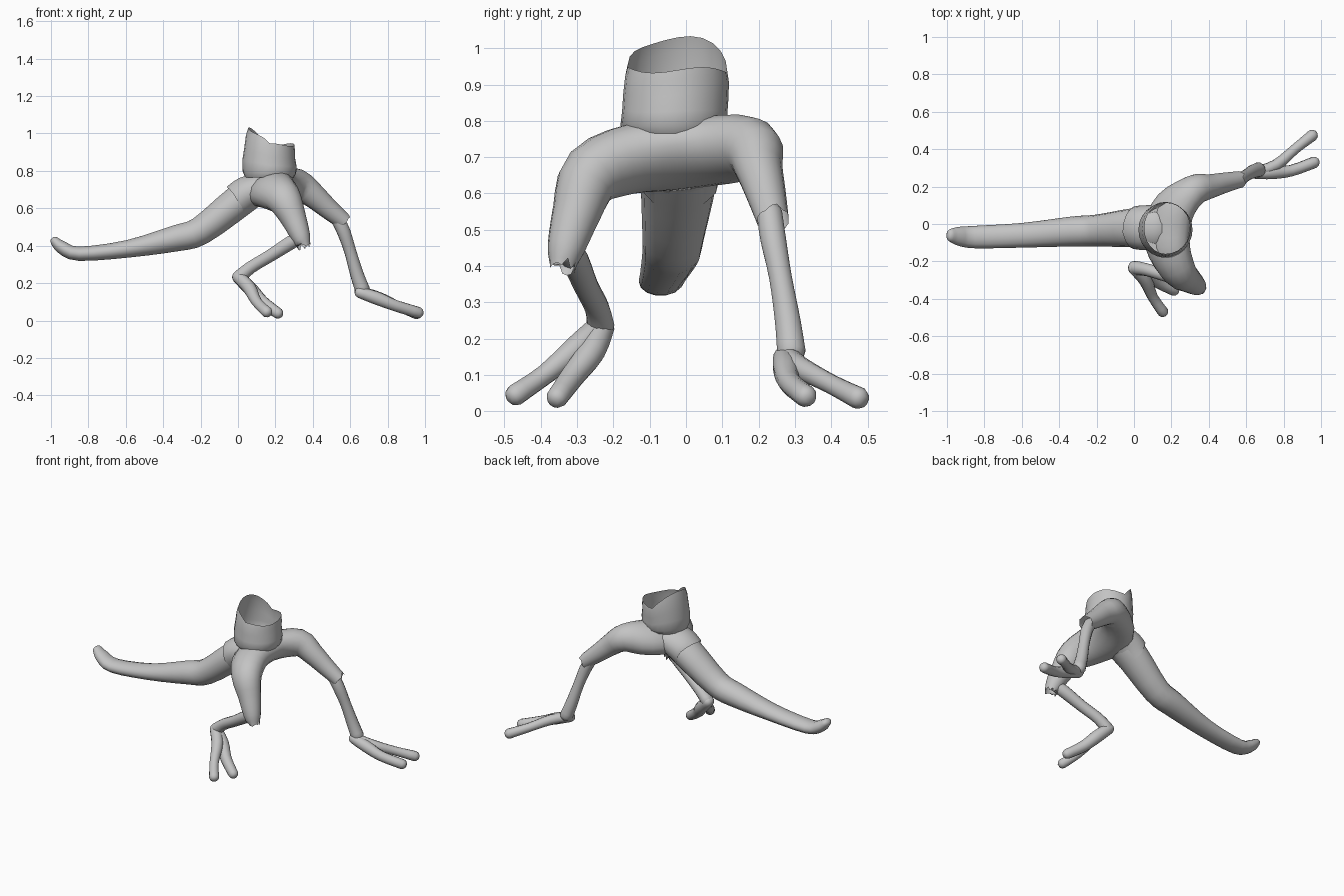
import bpy, bmesh, math, random
from mathutils import Vector

random.seed(4)
default_cube = bpy.data.objects.get("Cube")
if default_cube:
    bpy.data.objects.remove(default_cube, do_unlink=True)

# One plain grey for the whole figure
grey = bpy.data.materials.new("Plain grey")
grey.use_nodes = True
GREY_VALUE = (.55, .55, .55, 1)
grey.diffuse_color = GREY_VALUE
grey.node_tree.nodes["Principled BSDF"].inputs["Base Color"].default_value = GREY_VALUE


def skin_rings(name, rings, cap_start, cap_end):
    """Bridge matching loops of points into one smooth surface."""
    bm = bmesh.new()
    loops = [[bm.verts.new(point) for point in ring] for ring in rings]
    count = len(loops[0])
    for lower, upper in zip(loops, loops[1:]):
        for i in range(count):
            j = (i + 1) % count
            bm.faces.new((lower[i], lower[j], upper[j], upper[i]))
    if cap_start:
        bm.faces.new(loops[0][::-1])
    if cap_end:
        bm.faces.new(loops[-1])
    bmesh.ops.recalc_face_normals(bm, faces=bm.faces)
    mesh = bpy.data.meshes.new(name)
    bm.to_mesh(mesh)
    bm.free()
    mesh.materials.append(grey)
    part = bpy.data.objects.new(name, mesh)
    bpy.context.collection.objects.link(part)
    bpy.ops.object.select_all(action='DESELECT')
    part.select_set(True)
    bpy.context.view_layer.objects.active = part
    bpy.ops.object.shade_smooth_by_angle(angle=math.radians(55))
    return part


def smooth_path(stations, steps):
    """Catmull-Rom curve through stations of position plus two radii."""
    path = []
    last = len(stations) - 1
    for k in range(last):
        p, q, r, s = (stations[min(max(k + d, 0), last)] for d in (-1, 0, 1, 2))
        for step in range(steps):
            t = step / steps
            path.append([b + (c - a) * t / 2
                         + (a - 2.5 * b + 2 * c - d / 2) * t ** 2
                         + (1.5 * (b - c) + (d - a) / 2) * t ** 3
                         for a, b, c, d in zip(p, q, r, s)])
    path.append(list(stations[-1]))
    return path


def tube(name, stations, reference=(0, 1, 0), sides=14, steps=3,
         round_start=False, round_end=False, ragged_start=0, ragged_end=0):
    """Loft ellipses along a path; ends can be rounded or torn."""
    stations = [s if len(s) == 5 else (*s, s[-1]) for s in stations]
    path = smooth_path(stations, steps)
    spots = [Vector(s[:3]) for s in path]
    rings = []
    for k, station in enumerate(path):
        tangent = (spots[min(k + 1, len(path) - 1)] - spots[max(k - 1, 0)]).normalized()
        across = Vector(reference)
        across = (across - tangent * across.dot(tangent)).normalized()
        upward = tangent.cross(across)
        wide, high = station[3:]
        tear = ragged_start if k == 0 else ragged_end if k == len(path) - 1 else 0

        def ellipse(scale=1, shift=0):
            ring = []
            for i in range(sides):
                angle = math.tau * i / sides
                ring.append(spots[k] + across * (wide * scale * math.cos(angle))
                            + upward * (high * scale * math.sin(angle))
                            + tangent * (shift + random.uniform(-tear, tear)))
            return ring

        dome = [(.8, .5), (.4, .8)]
        if k == 0 and round_start:
            rings += [ellipse(s, -d * high) for s, d in reversed(dome)]
        rings.append(ellipse())
        if k == len(path) - 1 and round_end:
            rings += [ellipse(s, d * high) for s, d in dome]
    return skin_rings(name, rings, round_start, round_end)


# Long tapering tail with an upturned tip
tube("tail", [
    (-.98, -.06, .425, .035, .025), (-.94, -.065, .39, .05, .036),
    (-.85, -.07, .357, .06, .039), (-.59, -.06, .383, .066, .048),
    (-.33, -.04, .44, .08, .072), (-.2, -.035, .48, .085, .078),
    (0, -.02, .635, .105, .09), (.1, -.02, .7, .105, .08)],
    round_start=True, round_end=True)

# Torn collar where the tail leaves the shorts
tube("tail_collar", [
    (-.005, -.02, .64, .113, .095), (.05, -.02, .68, .12, .095),
    (.13, -.02, .71, .12, .085)], ragged_start=.018, round_end=True)

# Shorts: a single bent tube from the right cuff over the hips to the left cuff
tube("shorts", [
    (.352, -.34, .4, .035, .035), (.335, -.33, .45, .052, .052),
    (.295, -.3, .55, .07, .068), (.245, -.26, .65, .095, .085),
    (.19, -.15, .695, .12, .09), (.175, -.03, .705, .135, .085),
    (.22, .09, .72, .12, .085), (.32, .18, .725, .085, .083),
    (.4, .2, .67, .068, .066), (.48, .22, .6, .056, .055),
    (.565, .238, .53, .045, .045)],
    reference=(1, 0, .5), sides=16, ragged_start=.018, ragged_end=.012)

# Open waist shell, with its rim rising at the back
SIDES = 24
waist_rings = []
for height, width, depth in ((0, .13, .13), (.12, .143, .147), (.35, .145, .145),
                             (.6, .137, .145), (.85, .136, .143), (1, .133, .137)):
    ring = []
    for i in range(SIDES):
        angle = math.tau * i / SIDES
        back = max(0, -math.cos(angle))
        rim = .94 + .09 * back ** .8 + .008 * math.sin(3 * angle)
        base = .765
        ring.append((.168 + width * math.cos(angle) + .02 * back * height ** 4,
                     -.035 + .012 * height + depth * math.sin(angle),
                     base + (rim - base) * height))
    waist_rings.append(ring)
skin_rings("waist", waist_rings, True, False)

# Shins, each running from inside the cuff to the heel
tube("left_shin", [
    (.53, .23, .545, .036), (.565, .24, .475, .036), (.6, .26, .37, .032),
    (.635, .28, .25, .036), (.665, .29, .165, .04)],
    reference=(1, 0, 0), round_start=True, round_end=True)
tube("right_shin", [
    (.335, -.325, .445, .034), (.28, -.305, .415, .038), (.17, -.275, .345, .034),
    (.07, -.245, .285, .034), (.01, -.235, .235, .038)],
    round_start=True, round_end=True)

# Two splayed toes on each foot
feet = {
    "left_outer_toe": [(.65, .275, .155, .03), (.76, .315, .12, .031),
                       (.86, .4, .075, .027), (.955, .475, .037, .031)],
    "left_inner_toe": [(.65, .27, .15, .03), (.74, .275, .12, .036),
                       (.84, .285, .08, .031), (.965, .33, .042, .031)],
    "right_outer_toe": [(0, -.235, .235, .034), (.06, -.3, .175, .036),
                        (.1, -.39, .1, .028), (.155, -.47, .045, .03)],
    "right_inner_toe": [(0, -.23, .235, .034), (.07, -.26, .165, .038),
                        (.13, -.31, .1, .034), (.215, -.355, .038, .03)],
}
for toe_name, stations in feet.items():
    tube(toe_name, stations, reference=(.6, -.8, 0) if "right" not in toe_name else (1, 0, .5),
         sides=12, round_start=True, round_end=True)
